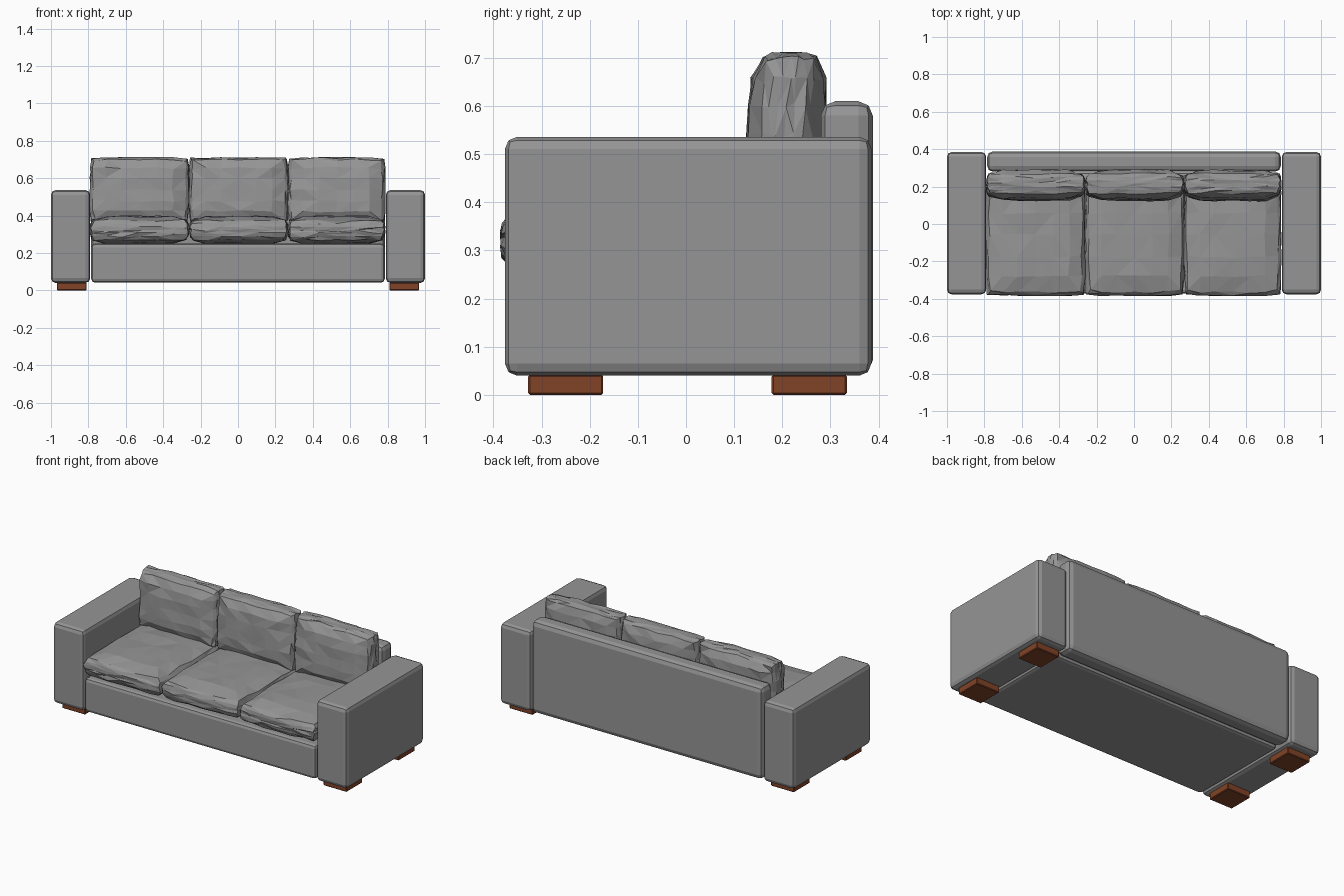
import bpy, bmesh, random
from mathutils import Vector

if "Cube" in bpy.data.objects:
    bpy.data.objects.remove(bpy.data.objects["Cube"])


def material(name, rgb):
    m = bpy.data.materials.new(name)
    m.diffuse_color = (*rgb, 1)
    m.use_nodes = True
    m.node_tree.nodes["Principled BSDF"].inputs["Base Color"].default_value = m.diffuse_color
    return m


fabric = material("grey fabric", (0.3, 0.3, 0.305))
wood = material("brown wood", (0.22, 0.055, 0.02))


def finish(name, bm, mat):
    bmesh.ops.recalc_face_normals(bm, faces=bm.faces)
    me = bpy.data.meshes.new(name)
    bm.to_mesh(me)
    bm.free()
    me.materials.append(mat)
    ob = bpy.data.objects.new(name, me)
    bpy.context.collection.objects.link(ob)
    return ob


def box(name, lo, hi, mat, bevel, segments=2):
    lo, hi = Vector(lo), Vector(hi)
    bm = bmesh.new()
    bmesh.ops.create_cube(bm, size=1)
    for v in bm.verts:
        v.co = (lo + hi) / 2 + v.co * (hi - lo)
    bmesh.ops.bevel(bm, geom=bm.edges[:], offset=bevel, segments=segments,
                    profile=0.5, affect='EDGES')
    return finish(name, bm, mat)


def cushion(name, lo, hi, thin, pinch, rough, seed, lean=0.0):
    """Faceted pillow: a gridded box thinned toward its rim along axis 'thin'."""
    rng = random.Random(seed)
    lo, hi = Vector(lo), Vector(hi)
    mid, half = (lo + hi) / 2, (hi - lo) / 2
    bm = bmesh.new()
    bmesh.ops.create_cube(bm, size=2)
    bmesh.ops.subdivide_edges(bm, edges=bm.edges[:], cuts=5, use_grid_fill=True)
    a, b = [i for i in range(3) if i != thin]
    for v in bm.verts:
        p = v.co.copy()
        # push the grid rows outward so the rim stays tight
        for i in (a, b):
            p[i] = p[i] * (1.25 - 0.25 * abs(p[i]))
        rim = max(abs(p[a]), abs(p[b])) ** 5
        q = p.copy()
        q[thin] = p[thin] * (1 - pinch * rim)
        # side walls bulge, corners tuck in
        wall = 1 - 0.06 * abs(p[thin]) ** 3
        q[a] *= wall * (1 - 0.03 * p[b] ** 4)
        q[b] *= wall * (1 - 0.03 * p[a] ** 4)
        for i in range(3):
            r = rough * rng.uniform(-1, 0.6)
            v.co[i] = mid[i] + q[i] * half[i] + (r if q[i] > 0 else -r)
            v.co[i] = min(max(v.co[i], lo[i]), hi[i])
        v.co.y += lean * q.z
    bmesh.ops.triangulate(bm, faces=bm.faces[:])
    return finish(name, bm, fabric)


# Frame: seat base and back panel
box("seat_base", (-0.785, -0.372, 0.042), (0.785, 0.275, 0.25), fabric, 0.02)
box("back_panel", (-0.785, 0.28, 0.042), (0.785, 0.388, 0.61), fabric, 0.03)

# Arms and feet on both sides
for side, s in (("left", -1), ("right", 1)):
    x0, x1 = sorted((s * 0.79, s * 1.0))
    box(side + "_arm", (x0, -0.376, 0.04), (x1, 0.385, 0.536), fabric, 0.025)
    x0, x1 = sorted((s * 0.81, s * 0.968))
    for end, y in (("front", -0.25), ("back", 0.256)):
        box(f"{side}_{end}_foot", (x0, y - 0.078, 0), (x1, y + 0.078, 0.042),
            wood, 0.004, 1)

# Three seat cushions and three back cushions
for i, (x0, x1) in enumerate(((-0.793, -0.26), (-0.262, 0.27), (0.265, 0.788))):
    cushion(f"seat_cushion_{i + 1}", (x0, -0.386, 0.245), (x1, 0.27, 0.4),
            2, 0.32, 0.007, 11 + i)
    cushion(f"back_cushion_{i + 1}", (x0, 0.125, 0.365), (x1, 0.288, 0.712),
            1, 0.35, 0.007, 31 + i, 0.01)
